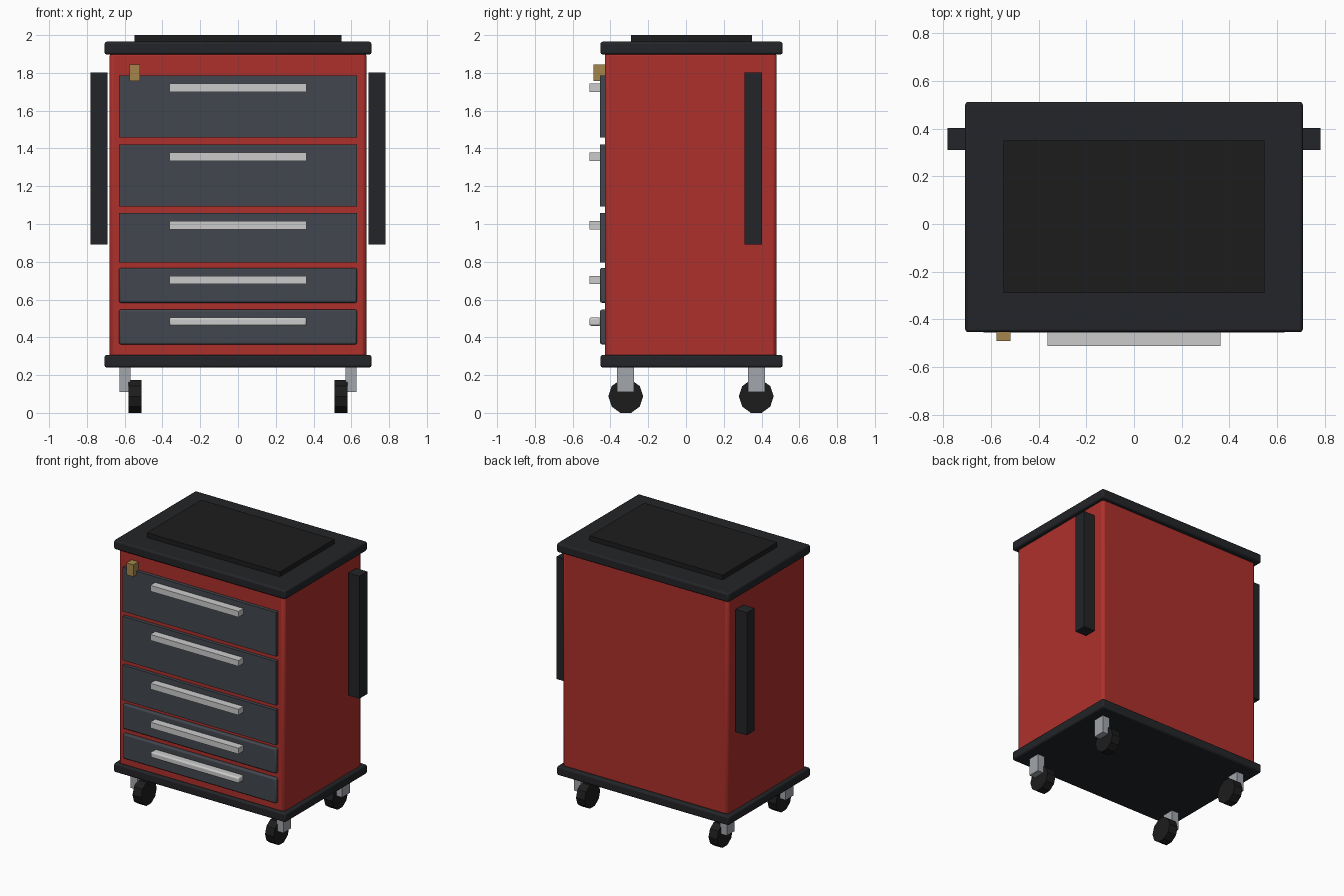
import bpy, math

if "Cube" in bpy.data.objects:
    bpy.data.objects.remove(bpy.data.objects["Cube"])

def material(name, rgb):
    m = bpy.data.materials.new(name)
    m.diffuse_color = (*rgb, 1)
    m.use_nodes = True
    m.node_tree.nodes["Principled BSDF"].inputs["Base Color"].default_value = m.diffuse_color
    return m

RED = material("red_paint", (0.42, 0.03, 0.025))
DARK = material("dark_trim", (0.017, 0.018, 0.021))
RUBBER = material("rubber", (0.012, 0.012, 0.012))
SLATE = material("drawer_grey", (0.055, 0.062, 0.075))
STEEL = material("steel", (0.36, 0.38, 0.41))
BRIGHT = material("bright_pull", (0.62, 0.63, 0.65))
BRASS = material("brass", (0.38, 0.24, 0.07))

def box(name, x, y, z, mat, bevel=0, segments=2):
    """Box from (min, max) ranges, optionally with bevelled edges."""
    bpy.ops.mesh.primitive_cube_add(size=1, location=[sum(r) / 2 for r in (x, y, z)])
    ob = bpy.context.object
    ob.name = name
    ob.scale = [r[1] - r[0] for r in (x, y, z)]
    bpy.ops.object.transform_apply(location=False, rotation=False, scale=True)
    ob.data.materials.append(mat)
    if bevel:
        mod = ob.modifiers.new("bevel", 'BEVEL')
        mod.width, mod.segments = bevel, segments
        bpy.ops.object.shade_smooth_by_angle(angle=math.radians(50))
    return ob

# cabinet shell, base, lid and mat
box("cabinet_body", (-.68, .68), (-.43, .48), (.29, 1.91), RED, .02)
box("base_tray", (-.707, .707), (-.453, .512), (.24, .307), DARK, .012)
box("lid", (-.707, .707), (-.453, .512), (1.897, 1.965), DARK, .012)
box("top_mat", (-.547, .547), (-.29, .35), (1.95, 2.0), RUBBER)

# drawers with pulls: bottom z, top z, drawer bevel, pull bevel
drawers = [(.362, .547, .01, .01), (.583, .768, .01, 0), (.797, 1.057, 0, 0),
           (1.093, 1.42, 0, 0), (1.457, 1.785, 0, 0)]
for i, (z0, z1, bev, pull_bev) in enumerate(drawers, 1):
    box(f"drawer_front_{i}", (-.63, .63), (-.455, -.41), (z0, z1), SLATE, bev)
    box(f"drawer_pull_{i}", (-.363, .363), (-.512, -.45), (z1 - .086, z1 - .042), BRIGHT, pull_bev)

# lock
box("lock", (-.575, -.518), (-.49, -.42), (1.756, 1.845), BRASS)

# side handles and casters
for s, side in ((-1, "left"), (1, "right")):
    box(f"side_handle_{side}", sorted((s * .69, s * .782)), (.31, .402), (.892, 1.803), DARK)
    for y, end in ((-.319, "front"), (.372, "back")):
        box(f"caster_bracket_{end}_{side}", sorted((s * .57, s * .628)),
            (y - .045, y + .045), (.11, .25), STEEL)
        bpy.ops.mesh.primitive_cylinder_add(vertices=10, radius=.092, depth=.07,
            location=(s * .545, y, .0875), rotation=(0, math.pi / 2, 0))
        wheel = bpy.context.object
        wheel.name = f"caster_wheel_{end}_{side}"
        wheel.data.materials.append(RUBBER)
